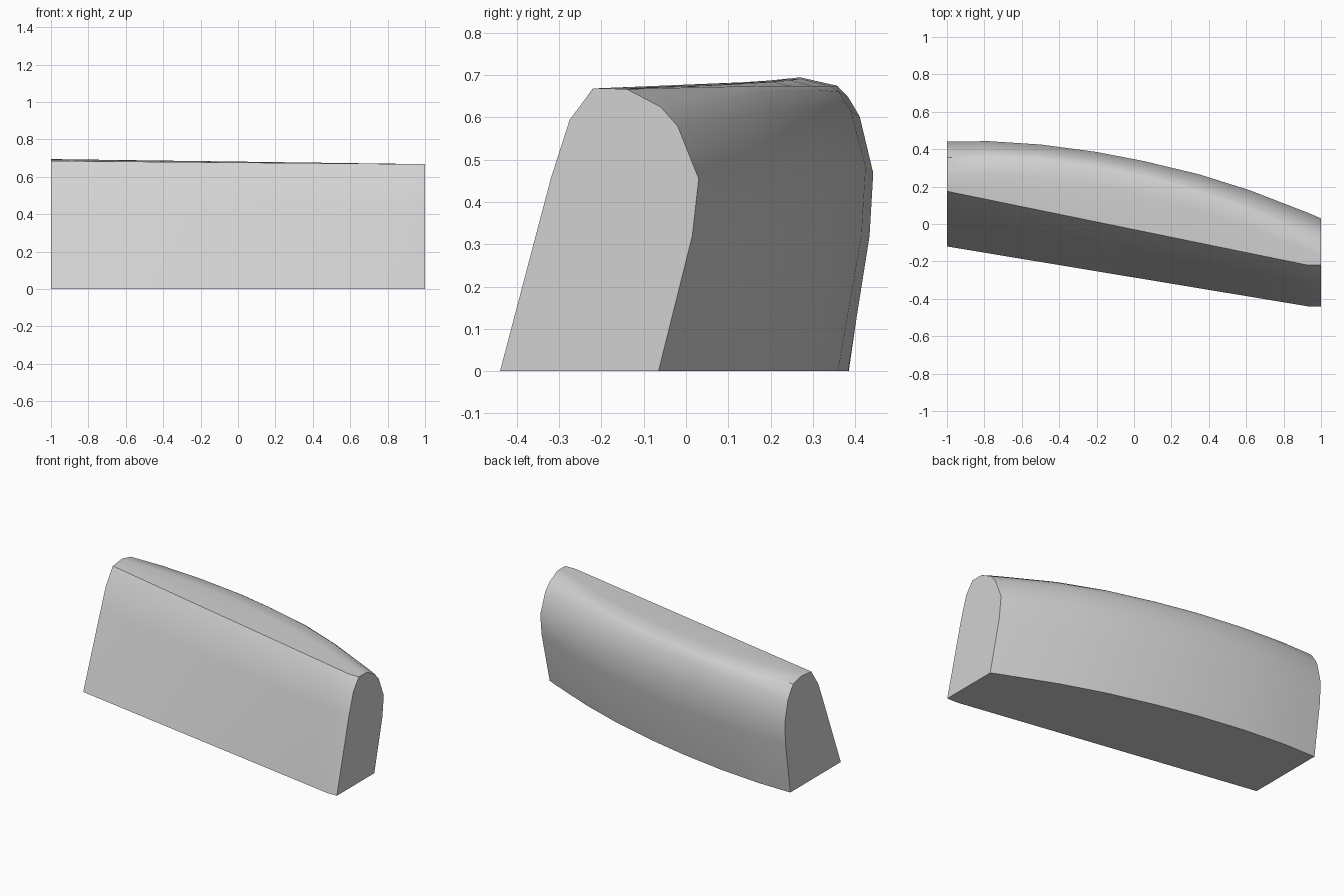
import bpy, bmesh, math

if "Cube" in bpy.data.objects:
    bpy.data.objects.remove(bpy.data.objects["Cube"], do_unlink=True)

grey = bpy.data.materials.new("light grey")
grey.use_nodes = True
colour = (0.64, 0.64, 0.64, 1)
grey.diffuse_color = colour
grey.node_tree.nodes["Principled BSDF"].inputs["Base Color"].default_value = colour


def lerp(a, b, t):
    return a + (b - a) * t


# Bulging rear outline in plan: (x, widest y)
outline = [(-1, .44), (-.78, .443), (-.5, .425), (-.2, .385), (.05, .337),
           (.35, .265), (.62, .18), (.93, .06), (1, .03)]

# Sloping front: (y, z) at the right end, then at the left end
front = [((-.12, 0), (-.44, 0)), ((.055, .455), (-.32, .455)),
         ((.105, .58), (-.275, .595)), ((.175, .685), (-.22, .668))]

# Top and rear: (offset from the widest y, z) at each end
rear = [((-.17, .695), (-.2, .668)), ((-.085, .675), (-.17, .667)),
        ((-.055, .635), (-.09, .625)), ((-.03, .59), (-.05, .58)),
        ((0, .455), (0, .455)), ((-.008, .32), (-.015, .32)),
        ((-.055, 0), (-.095, 0))]


def section(x, widest):
    """Closed cross-section of the block at x."""
    t = (x + 1) / 2
    kink = min((x + 1) / 1.93, 1)
    points = [(x, lerp(a[0], b[0], kink), lerp(a[1], b[1], t)) for a, b in front]
    for row, (a, b) in enumerate(rear):
        # The crease swings inward only near the narrow end
        blend = t ** 5 if row == 1 else t
        rise = .04 * math.sin(math.pi * t) if row in (2, 3, 4) else 0
        points.append((x, widest + lerp(a[0], b[0], blend),
                       min(lerp(a[1], b[1], blend) + rise, .665 if row == 2 else 1)))
    return points


# Loft the sections and close both ends
bm = bmesh.new()
rings = [[bm.verts.new(p) for p in section(x, y)] for x, y in outline]
for one, two in zip(rings, rings[1:]):
    for i in range(len(one)):
        j = (i + 1) % len(one)
        bm.faces.new((one[i], one[j], two[j], two[i]))
bm.faces.new(rings[0])
bm.faces.new(rings[-1])
bmesh.ops.recalc_face_normals(bm, faces=bm.faces)

mesh = bpy.data.meshes.new("curved_block")
bm.to_mesh(mesh)
bm.free()
mesh.materials.append(grey)
block = bpy.data.objects.new("curved_block", mesh)
bpy.context.collection.objects.link(block)
bpy.context.view_layer.objects.active = block
block.select_set(True)
bpy.ops.object.shade_smooth_by_angle(angle=math.radians(36))
